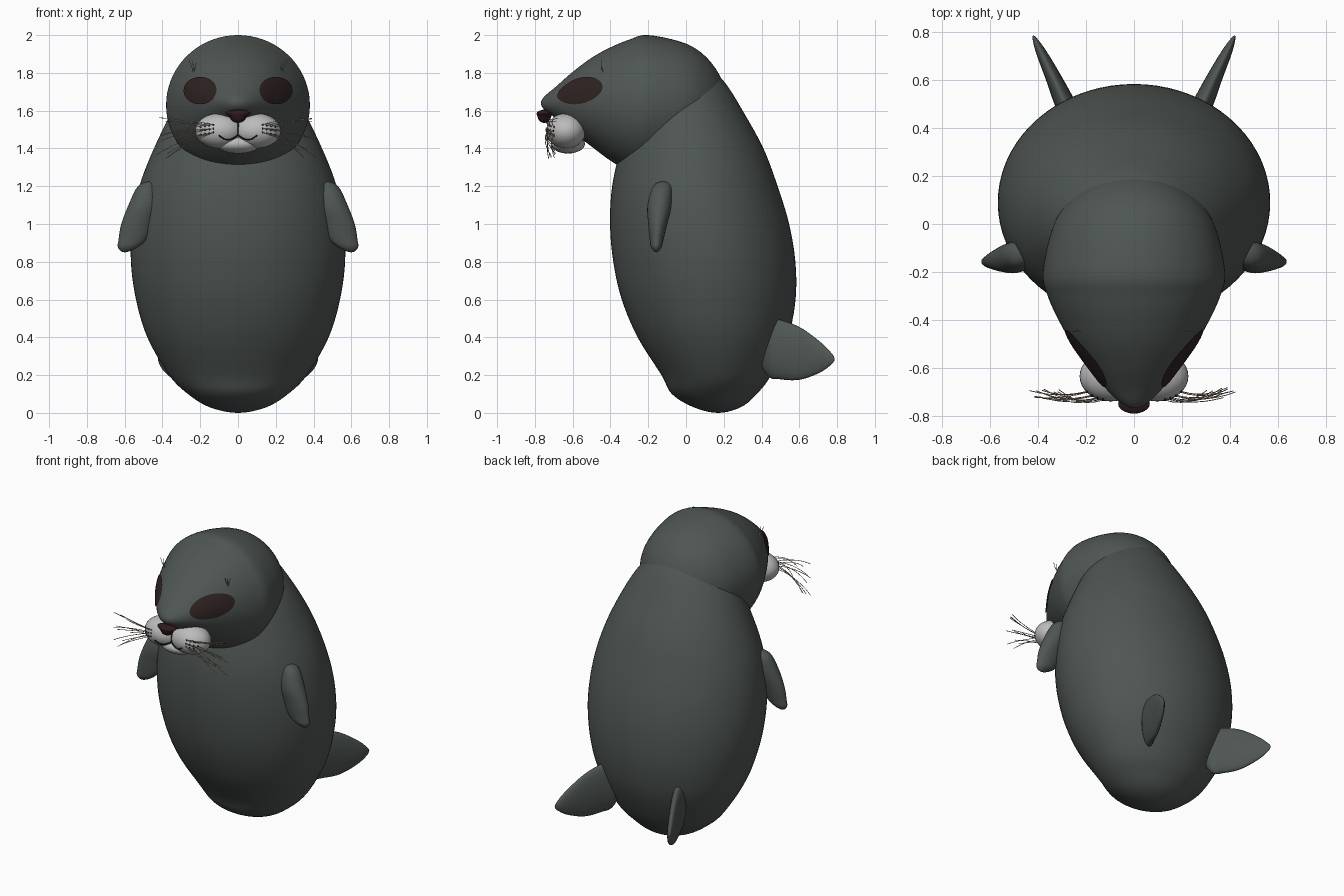
import bpy, bmesh, math, random
from mathutils import Vector, Matrix
from mathutils.bvhtree import BVHTree

if "Cube" in bpy.data.objects:
    bpy.data.objects.remove(bpy.data.objects["Cube"])

random.seed(4)


def mat(name, rgb):
    m = bpy.data.materials.new(name)
    m.diffuse_color = (*rgb, 1)
    m.use_nodes = True
    m.node_tree.nodes["Principled BSDF"].inputs["Base Color"].default_value = m.diffuse_color
    return m


FUR = mat("grey green fur", (0.078, 0.093, 0.086))
PALE = mat("pale muzzle", (0.50, 0.50, 0.50))
EYE = mat("dark brown eye", (0.028, 0.016, 0.016))
NOSE = mat("nose brown", (0.028, 0.011, 0.013))
BLACK = mat("mouth black", (0.008, 0.008, 0.008))
HAIR = mat("tan hair", (0.42, 0.34, 0.25))


def finish(name, bm, material, fix=True):
    if fix:
        bmesh.ops.recalc_face_normals(bm, faces=bm.faces[:])
    me = bpy.data.meshes.new(name)
    bm.to_mesh(me)
    bm.free()
    me.materials.append(material)
    for p in me.polygons:
        p.use_smooth = True
    ob = bpy.data.objects.new(name, me)
    bpy.context.collection.objects.link(ob)
    return ob


def loft(name, secs, axis, material, n=48, steps=5):
    """Smooth skin over elliptical sections (x, y, z, rx, r2); first and last have zero radius."""
    pts = [Vector(s) for s in secs]
    flip = lambda p: Vector((*p[:3], -p[3], -p[4]))      # mirrored end gives a round cap
    pts = [flip(pts[1])] + pts + [flip(pts[-2])]
    rows = []
    for i in range(1, len(pts) - 2):
        a, b, c, d = pts[i - 1:i + 3]
        for k in range(steps):
            t = k / steps
            rows.append(0.5 * (2 * b + (c - a) * t + (2 * a - 5 * b + 4 * c - d) * t * t
                               + (3 * b - a - 3 * c + d) * t ** 3))
    rows.append(pts[-2])
    bm = bmesh.new()
    rings = []
    for r in rows[1:-1]:
        ring = []
        for j in range(n):
            u, v = r[3] * math.cos(math.tau * j / n), r[4] * math.sin(math.tau * j / n)
            off = Vector((u, v, 0)) if axis == "z" else Vector((u, 0, v))
            ring.append(bm.verts.new(Vector(r[:3]) + off))
        rings.append(ring)
    for p, q in zip(rings, rings[1:]):
        for j in range(n):
            bm.faces.new((p[j], p[j - 1], q[j - 1], q[j]))
    for r, ring in ((rows[0], rings[0]), (rows[-1], rings[-1])):
        tip = bm.verts.new(r[:3])
        for j in range(n):
            bm.faces.new((tip, ring[j - 1], ring[j]))
    return finish(name, bm, material)


def ellipsoid(name, c, r, material, n=32):
    bm = bmesh.new()
    bmesh.ops.create_uvsphere(bm, u_segments=n, v_segments=n // 2, radius=1,
                              matrix=Matrix.Translation(c) @ Matrix.Diagonal((*r, 1)))
    return finish(name, bm, material)


def caster(obs):
    """Function giving the frontmost surface point of the objects at x, z."""
    trees = [BVHTree.FromPolygons([v.co for v in o.data.vertices],
                                  [p.vertices[:] for p in o.data.polygons]) for o in obs]

    def cast(x, z, lift=0.0):
        hits = [t.ray_cast(Vector((x, -2, z)), Vector((0, 1, 0))) for t in trees]
        h = min((h for h in hits if h[0]), key=lambda h: h[0].y)
        return h[0] + h[1] * lift
    return cast


def strands(name, paths, radius, material):
    cu = bpy.data.curves.new(name, "CURVE")
    cu.dimensions = "3D"
    cu.bevel_depth, cu.bevel_resolution, cu.use_fill_caps = radius, 1, True
    for path in paths:
        sp = cu.splines.new("POLY")
        sp.points.add(len(path) - 1)
        for p, co in zip(sp.points, path):
            p.co = (*co, 1)
    cu.materials.append(material)
    bpy.context.collection.objects.link(bpy.data.objects.new(name, cu))


# Body: leaning egg (z, centre y, half width, half depth)
body = [(0, .17, 0, 0), (.03, .165, .15, .125), (.1, .15, .265, .225), (.2, .16, .365, .29),
        (.4, .142, .48, .398), (.6, .12, .54, .46), (.8, .097, .567, .482), (1, .072, .56, .474),
        (1.2, .047, .522, .438), (1.4, .032, .445, .378), (1.6, .01, .345, .29),
        (1.75, -.01, .235, .215), (1.85, -.02, .13, .12), (1.89, -.02, 0, 0)]
loft("body", [(0, y, z, a, b) for z, y, a, b in body], "z", FUR, 72)

# Head: teardrop tapering to the snout (y, centre z, half width, half height)
head_secs = [(.22, 1.63, 0, 0), (.2, 1.63, .116, .113), (.12, 1.63, .246, .24),
             (0, 1.63, .334, .325), (-.2, 1.63, .38, .37), (-.3, 1.628, .36, .348),
             (-.4, 1.635, .315, .3), (-.5, 1.645, .258, .235), (-.6, 1.645, .187, .16),
             (-.69, 1.643, .115, .083), (-.75, 1.64, .05, .035), (-.768, 1.64, 0, 0)]
head = loft("head", [(0, y, z, a, b) for y, z, a, b in head_secs], "y", FUR, 72)

# Muzzle, chin and nose
muzzle = [ellipsoid("muzzle_cheek", (s * .097, -.635, 1.493), (.13, .105, .093), PALE)
          for s in (-1, 1)]
chin = ellipsoid("chin", (0, -.625, 1.425), (.12, .09, .052), PALE)
nose = [(1.535, 0, 0), (1.545, .03, .025), (1.57, .048, .037), (1.592, .064, .038), (1.606, 0, 0)]
loft("nose", [(0, -.75, z, a, b) for z, a, b in nose], "z", NOSE, 24)

on_head, on_muzzle = caster([head]), caster(muzzle + [chin])

# Mouth lines draped over the muzzle
mouth = [[on_muzzle(0, 1.545 - .008 * i, .002) for i in range(10)]]
for s in (-1, 1):
    mouth.append([on_muzzle(s * .1 * t, 1.473 - .03 * math.sin(t * 2.6) + .012 * t * t, .002)
                  for t in (i / 12 for i in range(13))])
strands("mouth_line", mouth, .004, BLACK)

whiskers, brows = [], []
for s, side in ((-1, "left"), (1, "right")):
    # Eye: thin plate following the head
    bm = bmesh.new()
    n, rings = 40, []
    for k in (.25, .5, .75, 1):
        rings.append([bm.verts.new(on_head(s * .197 + .086 * k * math.cos(math.tau * j / n),
                                           1.705 + .071 * k * math.sin(math.tau * j / n), .006))
                      for j in range(n)])
    bm.faces.new(rings[0])
    for p, q in zip(rings, rings[1:]):
        for j in range(n):
            bm.faces.new((p[j - 1], q[j - 1], q[j], p[j]))
    finish(side + "_eye", bm, EYE, False)

    # Front flipper (z, centre x, centre y, half width, half thickness)
    arm = [(1.226, .465, -.12, 0, 0), (1.2, .48, -.125, .05, .048), (1.1, .5, -.14, .08, .064),
           (1, .535, -.15, .083, .05), (.92, .558, -.155, .074, .037),
           (.875, .585, -.157, .05, .027), (.85, .6, -.157, 0, 0)]
    loft(side + "_front_flipper", [(s * x, y, z, a, b) for z, x, y, a, b in arm], "z", FUR, 32)

    # Tail flipper (y, centre x, centre z, half thickness, half height)
    tail = [(.36, .22, .36, 0, 0), (.43, .25, .35, .05, .15), (.5, .285, .335, .047, .157),
            (.6, .33, .315, .037, .14), (.7, .378, .297, .026, .088),
            (.76, .407, .288, .014, .04), (.787, .42, .285, 0, 0)]
    loft(side + "_tail_flipper", [(s * x, y, z, a, b) for y, x, z, a, b in tail], "y", FUR, 32)

    # Whiskers with root dots
    for row in range(3):
        for col in range(4):
            x, z = .13 + .022 * col, 1.525 - .02 * row - .004 * col
            root = on_muzzle(s * x, z)
            ellipsoid("whisker_dot", root, (.005, .004, .005), BLACK, 8)
            reach = random.uniform(.17, .25)
            rise = .075 - .07 * row + random.uniform(-.03, .02)
            tip_y = -.68 - random.uniform(0, .05)
            whiskers.append([root + Vector((s * reach * t, (tip_y - root.y) * t * t
                                            - .06 * t * (1 - t), rise * t - .04 * t * t))
                             for t in (i / 6 for i in range(7))])
    # Brow hairs
    for dx, dz in ((-.015, .05), (.005, .06), (.025, .065)):
        root = on_head(s * .235, 1.805)
        brows.append([root + Vector((s * dx * t, -.03 * t + .02 * t * t, dz * t))
                      for t in (0, .5, 1)])
strands("whiskers", whiskers, .0018, HAIR)
strands("brow_hairs", brows, .0018, HAIR)
